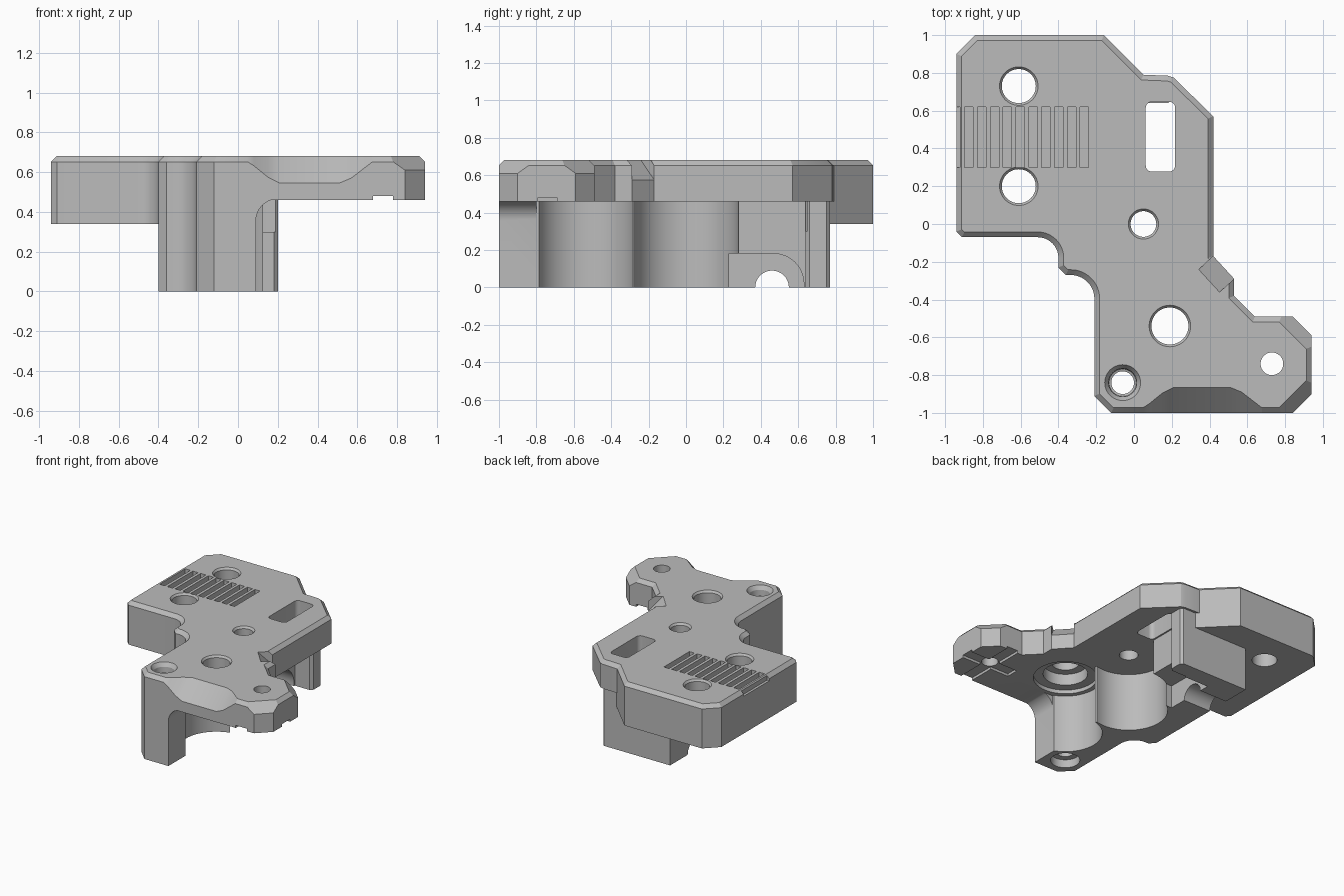
import bpy, bmesh
from math import sin, cos, radians
from mathutils import Vector

if "Cube" in bpy.data.objects:
    bpy.data.objects.remove(bpy.data.objects["Cube"])

grey = bpy.data.materials.new("machined grey")
grey.use_nodes = True
grey.diffuse_color = (0.5, 0.5, 0.5, 1)
grey.node_tree.nodes["Principled BSDF"].inputs["Base Color"].default_value = (0.5, 0.5, 0.5, 1)

TOP, PLATE, BLOCK = 0.68, 0.46, 0.34


def arc(cx, cy, r, a, b, n=16):
    steps = [radians(a + (b - a) * i / n) for i in range(n + 1)]
    return [(cx + r * cos(t), cy + r * sin(t)) for t in steps]


def finish(name, bm):
    bmesh.ops.recalc_face_normals(bm, faces=bm.faces)
    mesh = bpy.data.meshes.new(name)
    bm.to_mesh(mesh)
    bm.free()
    mesh.materials.append(grey)
    ob = bpy.data.objects.new(name, mesh)
    bpy.context.collection.objects.link(ob)
    return ob


def loft(name, rings, chamfer=0):
    bm = bmesh.new()
    loops = [[bm.verts.new(p) for p in ring] for ring in rings]
    bm.faces.new(loops[0])
    cap = bm.faces.new(loops[-1])
    for lo, hi in zip(loops, loops[1:]):
        for i in range(len(lo)):
            j = (i + 1) % len(lo)
            bm.faces.new((lo[i], lo[j], hi[j], hi[i]))
    if chamfer:
        bmesh.ops.recalc_face_normals(bm, faces=bm.faces)
        bmesh.ops.bevel(bm, geom=list(cap.edges), offset=chamfer, segments=1,
                        affect='EDGES', clamp_overlap=False)
    return finish(name, bm)


def prism(name, pts, lo, hi, axis="z", chamfer=0):
    place = {"x": lambda u, v, h: (h, u, v), "y": lambda u, v, h: (u, h, v),
             "z": lambda u, v, h: (u, v, h)}[axis]
    return loft(name, [[place(u, v, h) for u, v in pts] for h in (lo, hi)], chamfer)


def box(name, x0, x1, y0, y1, z0, z1):
    return prism(name, [(x0, y0), (x1, y0), (x1, y1), (x0, y1)], z0, z1)


def turned(name, x, y, *profile):
    # stacked circles given as (radius, height)
    return loft(name, [[(u, v, z) for u, v in arc(x, y, r, 0, 352.5, 47)] for r, z in profile])


def edge_wedge(name, p, q, d, extend):
    # 45 degree cut along a top edge of the plate, d deep
    p, q = Vector((*p, TOP)), Vector((*q, TOP))
    along = (q - p).normalized()
    out = Vector((along.y, -along.x, 0))
    up, e = Vector((0, 0, 1)), 0.05
    tri = [out * e - up * (d + e), out * e + up * e, -out * (d + e) + up * e]
    return loft(name, [[end + t for t in tri] for end in (p - along * extend, q + along * extend)])


# Shared stretches of the outline
step = [(-0.94, -0.04), (-0.91, -0.07)] + arc(-0.51, -0.18, 0.11, 90, 0)
waist = [(-0.40, -0.23), (-0.36, -0.27)] + arc(-0.335, -0.395, 0.125, 90, 0) \
    + [(-0.21, -0.91), (-0.12, -1)]
rear = [(0.05, 0.79), (-0.16, 1), (-0.84, 1), (-0.94, 0.90)]

# Top plate
plate = prism("mounting_bracket", step + waist + [
    (0.84, -1), (0.94, -0.90), (0.94, -0.59), (0.84, -0.49), (0.64, -0.49),
    (0.53, -0.38), (0.53, -0.29), (0.42, -0.17), (0.42, 0.57), (0.21, 0.775),
    (0.18, 0.785)] + rear, PLATE, TOP, chamfer=0.028)

# Thick side block, lower column, its front web fillet
solids = [
    prism("side_block", step + [(-0.40, 0.77), (0.07, 0.77)] + rear, BLOCK, 0.6),
    prism("column", [(-0.40, -0.18)] + waist + [(0.09, -1)]
          + arc(0.19, -0.54, 0.265, 248, 104, 24) + arc(0.05, 0, 0.28, 284, 90, 32)
          + [(0.05, 0.64), (0.18, 0.64), (0.2, 0.66), (0.2, 0.75), (0.18, 0.77),
             (-0.40, 0.77)], 0, 0.5),
    prism("web_fillet", arc(0.2, 0.355, 0.11, 180, 90) + [(0.2, 0.5), (0.05, 0.5), (0.05, 0.355)],
          -1, -0.8, "y"),
]

# Through holes and counterbores
LOW, HIGH = -0.1, 0.75
cuts = []
for x, y, r in [(-0.61, 0.73, 0.09), (-0.61, 0.20, 0.09), (0.05, 0, 0.068), (0.19, -0.54, 0.098)]:
    cuts.append(turned("bolt_hole", x, y, (r, LOW), (r, TOP - 0.016), (r + 0.012, TOP), (r + 0.012, HIGH)))
cuts += [
    turned("tip_hole", 0.73, -0.74, (0.06, LOW), (0.06, HIGH)),
    turned("corner_hole", -0.06, -0.84, (0.105, LOW), (0.105, 0.065), (0.06, 0.066), (0.06, 0.6),
           (0.072, 0.605), (0.075, 0.65), (0.095, TOP), (0.095, HIGH)),
    turned("bearing_seat", 0.19, -0.54, (0.23, 0.4), (0.23, 0.49), (0.16, 0.491), (0.16, 0.58)),
]

# Rounded window
window = []
for cx, cy, a in [(0.185, 0.615, 0), (0.095, 0.615, 90), (0.095, 0.31, 180), (0.185, 0.31, 270)]:
    window += arc(cx, cy, 0.033, a, a + 90, 6)
cuts.append(prism("window", window, 0.3, HIGH))

# Row of cooling grooves
for i in range(11):
    right = -0.24 - 0.068 * i
    left = right - 0.045 if i < 10 else -1
    cuts.append(box("groove", left, right, 0.30, 0.62, TOP - 0.045, HIGH))

# Cross channel under the tip
cuts += [box("channel", 0.68, 0.78, -1.1, -0.45, 0.4, 0.48),
         box("channel", 0.52, 1.0, -0.79, -0.69, 0.4, 0.48)]

# Recess and arched tunnel in the foot
cuts += [
    prism("foot_recess", [(0.23, -0.1), (0.63, -0.1)] + arc(0.47, 0.02, 0.16, 0, 90) + [(0.23, 0.18)],
          -0.16, 0.3, "x"),
    prism("tunnel", arc(0.46, 0, 0.09, 0, 180) + [(0.37, -0.1), (0.55, -0.1)], -0.6, 0.3, "x"),
]

# Deep scallop on the front edge and heavier corner chamfers
scallop = []
for x, d in [(0.02, 0.01), (0.08, 0.048), (0.15, 0.105), (0.21, 0.135), (0.51, 0.135),
             (0.57, 0.11), (0.64, 0.056), (0.70, 0.01)]:
    e = 0.05
    scallop.append([(x, -1 - e, TOP - d - e), (x, -1 - e, TOP + e), (x, -1 + d + e, TOP + e)])
cuts += [
    loft("front_scallop", scallop),
    edge_wedge("corner_cut", (0.94, -0.59), (0.84, -0.49), 0.07, 0.1),
    edge_wedge("corner_cut", (0.84, -1), (0.94, -0.90), 0.07, 0.1),
    edge_wedge("notch_cut", (0.53, -0.29), (0.42, -0.17), 0.105, 0),
]

# Combine everything into one solid
for tools, op in ((solids, 'UNION'), (cuts, 'DIFFERENCE')):
    for tool in tools:
        mod = plate.modifiers.new(tool.name, 'BOOLEAN')
        mod.operation, mod.solver, mod.object = op, 'EXACT', tool
bpy.ops.object.select_all(action='DESELECT')
plate.select_set(True)
bpy.context.view_layer.objects.active = plate
for mod in list(plate.modifiers):
    bpy.ops.object.modifier_apply(modifier=mod.name)
for tool in solids + cuts:
    bpy.data.objects.remove(tool)
bpy.ops.object.shade_smooth_by_angle(angle=radians(25))
